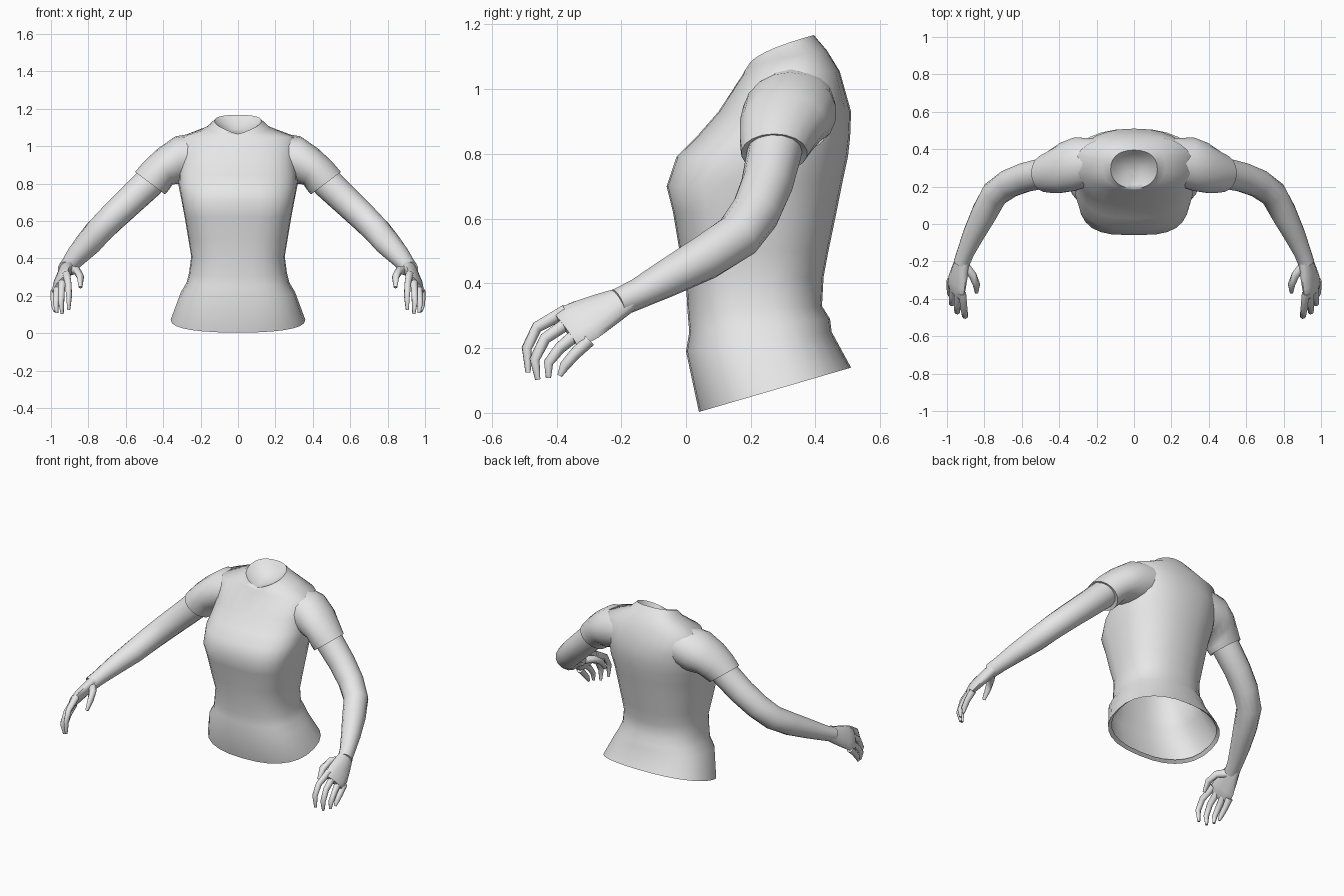
import bpy, bmesh, math
from mathutils import Vector

grey = bpy.data.materials.new("plain grey")
grey.diffuse_color = (0.8, 0.8, 0.8, 1)


def loft(name, shells, mirror=False, angle=60):
    """Skin each shell: (list of rings, cap start, cap end)."""
    bm = bmesh.new()
    for rings, cap_start, cap_end in shells:
        rows = [[bm.verts.new(p) for p in r] for r in rings]
        n = len(rows[0])
        for a, b in zip(rows, rows[1:]):
            for i in range(n):
                j = (i + 1) % n
                bm.faces.new((a[i], a[j], b[j], b[i]))
        if cap_start:
            bm.faces.new(rows[0][::-1])
        if cap_end:
            bm.faces.new(rows[-1])
    bmesh.ops.recalc_face_normals(bm, faces=bm.faces)
    me = bpy.data.meshes.new(name)
    bm.to_mesh(me)
    bm.free()
    me.materials.append(grey)
    ob = bpy.data.objects.new(name, me)
    bpy.context.collection.objects.link(ob)
    if mirror:
        ob.modifiers.new("mirror", 'MIRROR').use_mirror_merge = False
    bpy.ops.object.select_all(action='DESELECT')
    ob.select_set(True)
    bpy.context.view_layer.objects.active = ob
    bpy.ops.object.shade_smooth_by_angle(angle=math.radians(angle))
    return ob


def ellipse(c, u, v, n):
    c, u, v = Vector(c), Vector(u), Vector(v)
    return [c + u * math.cos(2 * math.pi * i / n) + v * math.sin(2 * math.pi * i / n)
            for i in range(n)]


def tube(points, radii, n):
    """Round rings square to a path."""
    pts = [Vector(p) for p in points]
    rings = []
    for i, p in enumerate(pts):
        d = (pts[min(i + 1, len(pts) - 1)] - pts[max(i - 1, 0)]).normalized()
        u = d.cross(Vector((0.6, 0.5, 0.6))).normalized()
        rings.append(ellipse(p, u * radii[i], d.cross(u) * radii[i], n))
    return rings


def body_ring(w, yf, yb, zf, zb, pf=2.5, bend=1.0, n=28):
    """Rounded-box cross-section, tilted from front height to back height."""
    yc, h = (yf + yb) / 2, (yb - yf) / 2
    ring = []
    for i in range(n):
        a = 2 * math.pi * i / n
        c, s = math.cos(a), math.sin(a)
        p = pf if s < 0 else 2.3
        x = math.copysign(abs(c) ** (2 / p), c) * w
        y = yc + math.copysign(abs(s) ** (2 / p), s) * h
        t = max(0.0, min(1.0, (y - yf) / (yb - yf)))
        ring.append((x, y, zf + (zb - zf) * t ** bend))
    return ring


# Shirt body: half width, front y, back y, front z, back z, front squareness
body = [body_ring(*r) for r in (
    (0.34, 0.06, 0.49, 0.018, 0.155, 2.4),      # turned-in hem
    (0.36, 0.04, 0.51, 0.003, 0.14, 2.4),
    (0.305, 0.00, 0.45, 0.19, 0.25, 2.6),
    (0.275, 0.01, 0.445, 0.25, 0.29, 2.6),
    (0.262, 0.005, 0.42, 0.31, 0.33, 2.6),
    (0.25, 0.00, 0.425, 0.40, 0.42, 2.7),
    (0.265, -0.02, 0.44, 0.50, 0.50, 2.9),
    (0.285, -0.04, 0.465, 0.62, 0.62, 3.1),
    (0.302, -0.06, 0.485, 0.70, 0.72, 3.2),
    (0.318, -0.03, 0.50, 0.79, 0.79, 2.7),
    (0.315, 0.03, 0.507, 0.85, 0.85, 2.6),
    (0.31, 0.10, 0.51, 0.93, 0.93, 2.6),
    (0.31, 0.175, 0.475, 1.045, 1.055, 2.6),
    (0.17, 0.18, 0.435, 1.055, 1.12, 2.2, 0.6),  # collar base
    (0.125, 0.19, 0.395, 1.065, 1.167, 2.1, 0.55),  # collar rim
    (0.10, 0.21, 0.375, 1.06, 1.14, 2.0, 0.6),
    (0.04, 0.26, 0.33, 1.07, 1.09, 2.0),
)]
loft("shirt_body", [(body, False, True)], angle=75)

# Sleeves: top point and bottom point (x, z), front y, back y
sleeve = []
for tx, tz, bx, bz, yf, yb in (
    (0.20, 1.075, 0.22, 0.82, 0.21, 0.46),
    (0.335, 1.052, 0.30, 0.80, 0.175, 0.465),
    (0.43, 0.985, 0.35, 0.795, 0.165, 0.435),
    (0.50, 0.92, 0.37, 0.765, 0.165, 0.40),
    (0.55, 0.862, 0.39, 0.742, 0.17, 0.375),
    (0.53, 0.855, 0.41, 0.765, 0.195, 0.35),    # turned-in cuff
):
    sleeve.append(ellipse(((tx + bx) / 2, (yf + yb) / 2, (tz + bz) / 2),
                          ((tx - bx) / 2, 0, (tz - bz) / 2),
                          (0, (yb - yf) / 2, 0), 18))
loft("sleeves", [(sleeve, True, False)], mirror=True)

# Bare arms from inside the sleeve to the wrist
arm = tube([(0.42, 0.285, 0.87), (0.48, 0.272, 0.80), (0.58, 0.25, 0.705),
            (0.67, 0.215, 0.62), (0.745, 0.16, 0.545), (0.80, 0.06, 0.48),
            (0.86, -0.06, 0.415), (0.90, -0.15, 0.367), (0.922, -0.21, 0.34)],
           [0.085, 0.084, 0.08, 0.077, 0.074, 0.07, 0.058, 0.047, 0.044], 14)
loft("arms", [(arm, True, True)], mirror=True)

# Palms, wide from the index side to the little finger side
across = Vector((0.49, 0.52, -0.70)).normalized()
along = Vector((0.035, -0.15, -0.08)).normalized()
thick = along.cross(across).normalized()
palm = [ellipse(c, across * w, thick * t, 12) for c, w, t in (
    ((0.913, -0.175, 0.355), 0.042, 0.036),
    ((0.93, -0.25, 0.318), 0.064, 0.034),
    ((0.945, -0.31, 0.288), 0.078, 0.030),
    ((0.952, -0.35, 0.268), 0.080, 0.025),
    ((0.956, -0.372, 0.257), 0.066, 0.015),
)]
loft("palms", [(palm, True, True)], mirror=True)

# Fingers and thumbs, curled downward
digits = {
    "index_fingers": [(0.918, -0.37, 0.315), (0.908, -0.46, 0.265),
                      (0.903, -0.492, 0.20), (0.905, -0.488, 0.125)],
    "middle_fingers": [(0.94, -0.355, 0.285), (0.944, -0.435, 0.23),
                       (0.945, -0.468, 0.165), (0.94, -0.458, 0.103)],
    "ring_fingers": [(0.963, -0.33, 0.25), (0.972, -0.39, 0.20),
                     (0.973, -0.425, 0.155), (0.968, -0.425, 0.108)],
    "little_fingers": [(0.98, -0.30, 0.225), (0.984, -0.345, 0.18),
                       (0.982, -0.375, 0.145), (0.978, -0.39, 0.115)],
    "thumbs": [(0.905, -0.225, 0.335), (0.862, -0.275, 0.335),
               (0.842, -0.325, 0.30), (0.842, -0.365, 0.245)],
}
for name, path in digits.items():
    r = 0.022 if name == "thumbs" else 0.018
    loft(name, [(tube(path, [r * 1.2, r, r * 0.9, r * 0.45], 8), True, True)], mirror=True)
